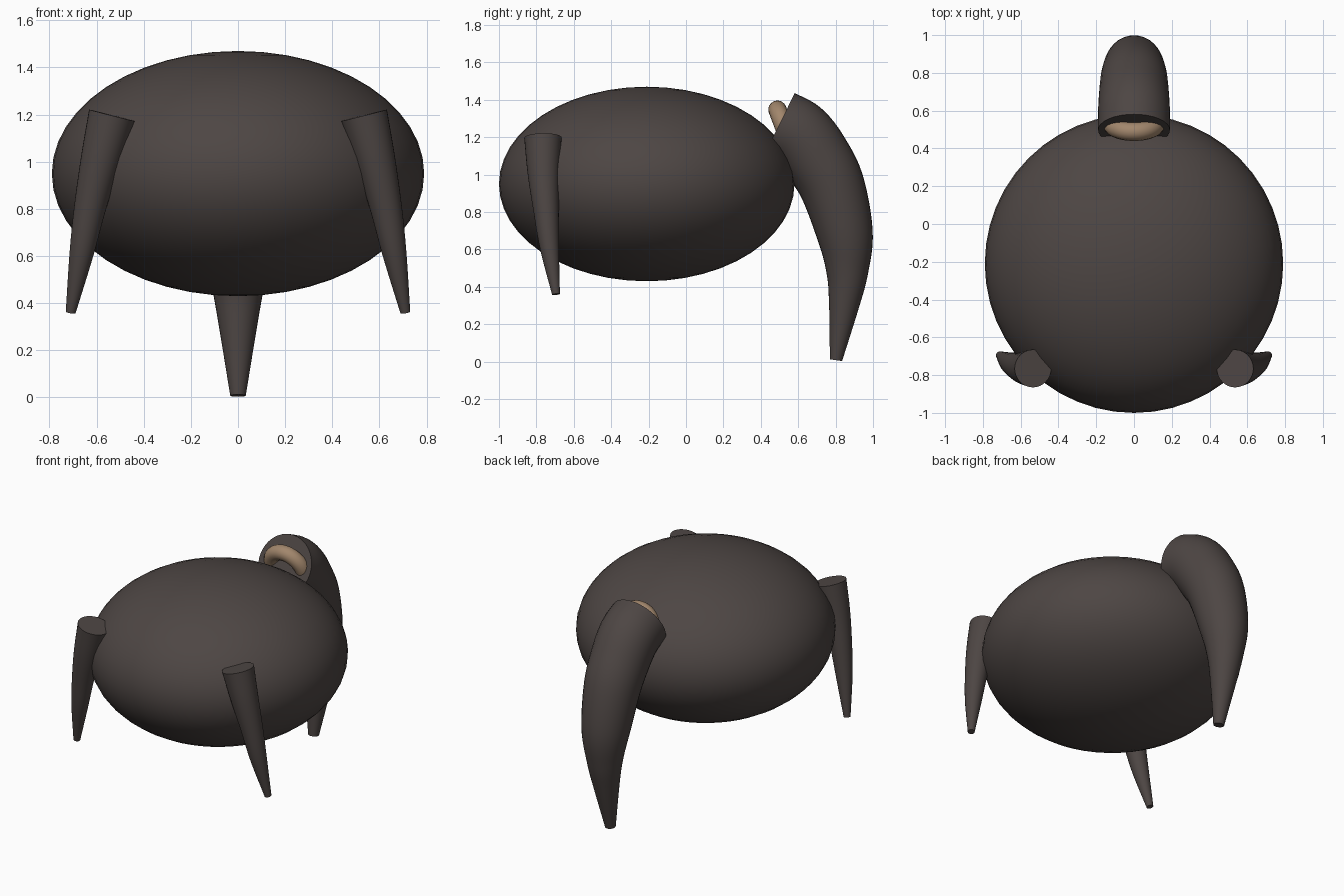
import bpy, bmesh, math
from mathutils import Vector

if "Cube" in bpy.data.objects:
    bpy.data.objects.remove(bpy.data.objects["Cube"])


def material(name, color):
    m = bpy.data.materials.new(name)
    m.diffuse_color = (*color, 1)
    m.use_nodes = True
    m.node_tree.nodes["Principled BSDF"].inputs["Base Color"].default_value = m.diffuse_color
    return m


dark = material("dark_brown", (0.075, 0.061, 0.057))
tan = material("tan", (0.36, 0.24, 0.15))


def finish(obj, name, mat):
    obj.name = name
    obj.data.materials.append(mat)
    bpy.ops.object.select_all(action='DESELECT')
    bpy.context.view_layer.objects.active = obj
    obj.select_set(True)
    bpy.ops.object.shade_smooth_by_angle(angle=math.radians(40))


def catmull(a, b, c, d, t):
    return 0.5 * (2 * b + (c - a) * t + (2 * a - 5 * b + 4 * c - d) * t * t
                  + (3 * b - a - 3 * c + d) * t ** 3)


def horn(name, points, steps=6, sides=32):
    """Closed tapered tube through (x, y, z, radius) points."""
    p = [Vector(q) for q in points]
    p = [2 * p[0] - p[1]] + p + [2 * p[-1] - p[-2]]
    path = [catmull(*p[i:i + 4], s / steps)
            for i in range(len(p) - 3) for s in range(steps)] + [p[-2]]
    bm = bmesh.new()
    rings = []
    for i, q in enumerate(path):
        t = (path[min(i + 1, len(path) - 1)] - path[max(i - 1, 0)]).to_3d().normalized()
        u = (Vector((1, 0, 0)) - t * t.x).normalized()
        v = t.cross(u)
        angles = [2 * math.pi * k / sides for k in range(sides)]
        rings.append([bm.verts.new(q.to_3d() + q.w * (u * math.cos(a) + v * math.sin(a)))
                      for a in angles])
    for r0, r1 in zip(rings, rings[1:]):
        for k in range(sides):
            j = (k + 1) % sides
            bm.faces.new((r0[k], r0[j], r1[j], r1[k]))
    bm.faces.new(rings[0])
    bm.faces.new(rings[-1])
    bmesh.ops.recalc_face_normals(bm, faces=bm.faces)
    mesh = bpy.data.meshes.new(name)
    bm.to_mesh(mesh)
    bm.free()
    obj = bpy.data.objects.new(name, mesh)
    bpy.context.collection.objects.link(obj)
    finish(obj, name, dark)


# Flattened round body
bpy.ops.mesh.primitive_uv_sphere_add(segments=48, ring_count=24, radius=1,
                                     location=(0, -0.21, 0.95))
body = bpy.context.object
body.scale = (0.79, 0.79, 0.52)
finish(body, "body", dark)

# Large curved rear leg
horn("rear_leg", [(0, 0.497, 1.265, 0.19), (0, 0.60, 1.21, 0.19),
                  (0, 0.69, 1.102, 0.185), (0, 0.78, 0.94, 0.175),
                  (0, 0.85, 0.68, 0.15), (0, 0.862, 0.478, 0.112),
                  (0, 0.845, 0.302, 0.081), (0, 0.802, 0.008, 0.033)])

# Two smaller front legs
for side, s in (("left", -1), ("right", 1)):
    horn("front_leg_" + side, [(s * 0.535, -0.765, 1.197, 0.1),
                               (s * 0.582, -0.762, 1.01, 0.085),
                               (s * 0.627, -0.748, 0.81, 0.068),
                               (s * 0.664, -0.73, 0.61, 0.051),
                               (s * 0.71, -0.695, 0.36, 0.021)])

# Tan ring set into the upper end of the rear leg, leaning forward
bpy.ops.mesh.primitive_torus_add(major_radius=0.115, minor_radius=0.049,
                                 major_segments=40, minor_segments=16,
                                 location=(0, 0.53, 1.24),
                                 rotation=(math.radians(111), 0, 0))
finish(bpy.context.object, "rear_leg_ring", tan)
